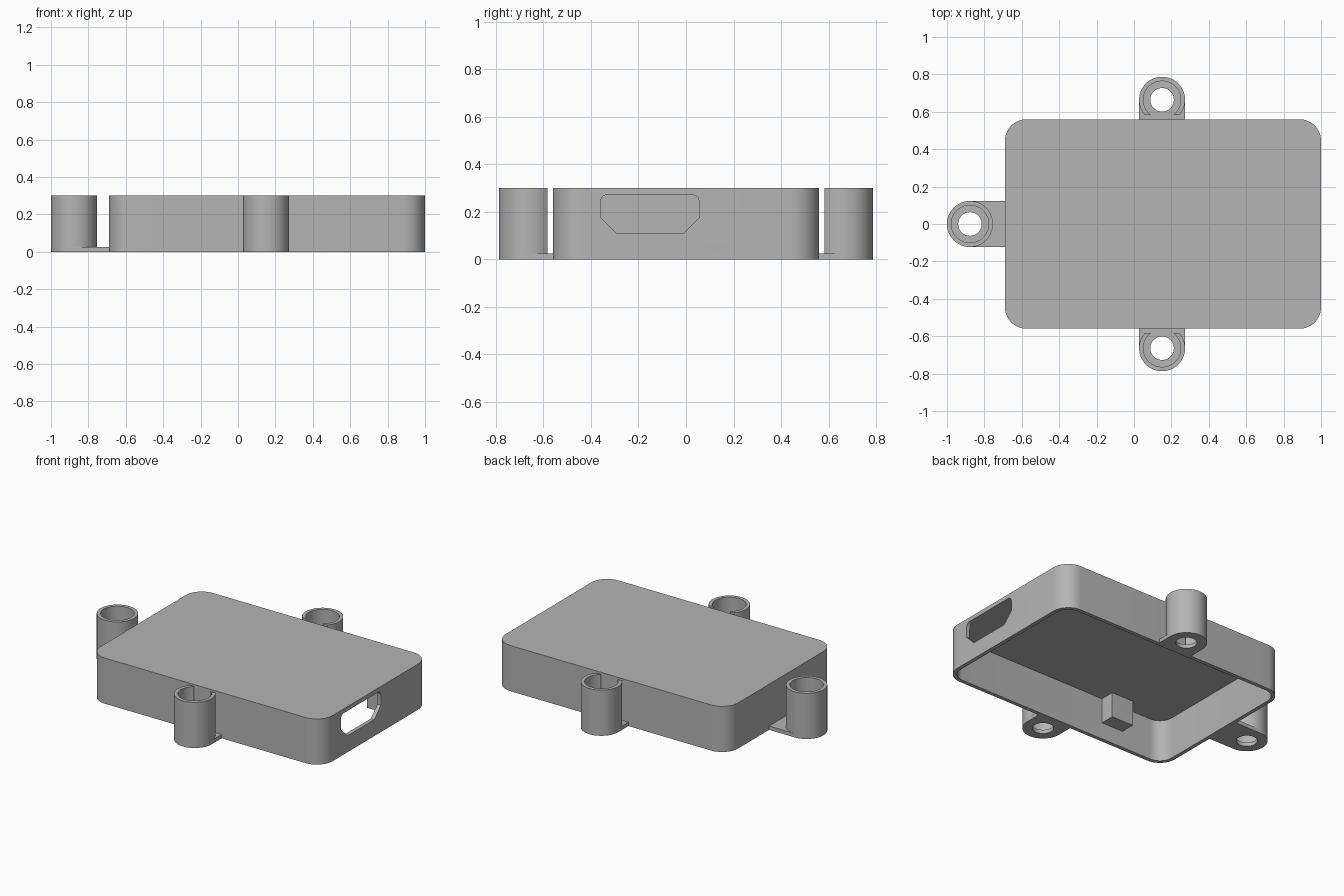
import bpy, bmesh
from math import pi, cos, sin, acos, atan2, radians
from mathutils import Matrix, Vector

cube = bpy.data.objects.get("Cube")
if cube:
    bpy.data.objects.remove(cube, do_unlink=True)

grey = bpy.data.materials.new("plain_grey")
grey.use_nodes = True
colour = (0.46, 0.46, 0.46, 1)
grey.diffuse_color = colour
grey.node_tree.nodes["Principled BSDF"].inputs["Base Color"].default_value = colour

HEIGHT, WALL, FLOOR = 0.30, 0.025, 0.025
X0, X1, Y1, CORNER = -0.69, 1.0, 0.56, 0.115
LUG_R, BORE_R, HOLE_R = 0.123, 0.10, 0.063


def skin(name, sections, wrap=False, matrix=None):
    """Join closed rings of points in order; cap the ends or wrap round."""
    bm = bmesh.new()
    rings = [[bm.verts.new(p) for p in s] for s in sections]
    n = len(rings[0])
    pairs = list(zip(rings, rings[1:])) + ([(rings[-1], rings[0])] if wrap else [])
    for a, b in pairs:
        for i in range(n):
            j = (i + 1) % n
            bm.faces.new((a[i], a[j], b[j], b[i]))
    if not wrap:
        bm.faces.new(rings[0])
        bm.faces.new(rings[-1])
    bmesh.ops.recalc_face_normals(bm, faces=bm.faces)
    mesh = bpy.data.meshes.new(name)
    bm.to_mesh(mesh)
    bm.free()
    mesh.materials.append(grey)
    if matrix:
        mesh.transform(matrix)
    obj = bpy.data.objects.new(name, mesh)
    bpy.context.collection.objects.link(obj)
    return obj


def make_active(obj):
    bpy.ops.object.select_all(action='DESELECT')
    obj.select_set(True)
    bpy.context.view_layer.objects.active = obj


def smooth(obj):
    make_active(obj)
    bpy.ops.object.shade_smooth_by_angle(angle=radians(30))


def rounded_rect(inset, z, steps=10):
    r = CORNER - inset
    centres = [(X1 - CORNER, Y1 - CORNER), (X0 + CORNER, Y1 - CORNER),
               (X0 + CORNER, CORNER - Y1), (X1 - CORNER, CORNER - Y1)]
    return [(cx + r * cos(pi / 2 * (q + k / steps)),
             cy + r * sin(pi / 2 * (q + k / steps)), z)
            for q, (cx, cy) in enumerate(centres) for k in range(steps + 1)]


def block(name, x0, x1, y0, y1, z0, z1):
    return skin(name, [[(x0, y0, z), (x1, y0, z), (x1, y1, z), (x0, y1, z)]
                       for z in (z0, z1)])


# Lid: a rounded shell open underneath
lid = skin("case_shell", [rounded_rect(0, HEIGHT), rounded_rect(0, 0),
                          rounded_rect(WALL, 0), rounded_rect(WALL, HEIGHT - WALL)])

# Socket opening in the end wall: bevelled below, rounded above
y0, y1, z0, z1, cut, r = -0.36, 0.055, 0.108, 0.272, 0.068, 0.03
profile = [(y0 + cut, z0), (y1 - cut, z0), (y1, z0 + cut)]
for cy, start in ((y1 - r, 0), (y0 + r, pi / 2)):
    for k in range(6):
        a = start + pi / 2 * k / 5
        profile.append((cy + r * cos(a), z1 - r + r * sin(a)))
profile.append((y0, z0 + cut))
cutter = skin("socket_cutter", [[(x, y, z) for y, z in profile] for x in (0.93, 1.05)])
cutter.hide_render = True
mod = lid.modifiers.new("socket", 'BOOLEAN')
mod.operation = 'DIFFERENCE'
mod.solver = 'EXACT'
mod.object = cutter
make_active(lid)
bpy.ops.object.modifier_apply(modifier=mod.name)
bpy.data.objects.remove(cutter, do_unlink=True)
smooth(lid)

# Retaining blocks hanging from the ceiling
block("side_retaining_block", -0.36, -0.20, -Y1 + 0.01, -0.44, 0.11, HEIGHT - 0.01)
block("socket_retaining_block", 0.87, X1 - 0.01, 0.096, 0.175, 0.11, HEIGHT - 0.01)


def lug(name, centre, turn, reach, slotted):
    """Screw lug; its local +x points towards the case."""
    place = Matrix.Translation(Vector((*centre, 0))) @ Matrix.Rotation(turn, 4, 'Z')

    # Foot plate: round outside, square towards the case, with a screw hole
    corner = atan2(LUG_R, reach)
    angles = sorted([2 * pi * k / 64 for k in range(64)] + [corner, 2 * pi - corner])
    sections = []
    for a in angles:
        c, s = cos(a), sin(a)
        edge = LUG_R
        if c > 1e-6:
            edge = min(reach / c, LUG_R / max(abs(s), 1e-6))
        sections.append([(q * c, q * s, z) for q, z in
                         ((HOLE_R, 0), (edge, 0), (edge, FLOOR), (HOLE_R, FLOOR))])
    smooth(skin(name + "_foot", sections, True, place))

    # Screw tube, sliced flat on the case side when slotted
    steps = 64
    gap = 0.08
    out0 = acos(gap / LUG_R) if slotted else 0
    in0 = acos(gap / BORE_R) if slotted else 0
    sections = []
    for k in range(steps + (1 if slotted else 0)):
        t = k / steps
        ring = []
        for rad, start, z in ((LUG_R, out0, FLOOR), (LUG_R, out0, HEIGHT),
                              (BORE_R, in0, HEIGHT), (BORE_R, in0, FLOOR)):
            a = start + (2 * pi - 2 * start) * t
            ring.append((rad * cos(a), rad * sin(a), z))
        sections.append(ring)
    smooth(skin(name + "_tube", sections, not slotted, place))


lug("front_lug", (0.15, -0.664), pi / 2, 0.114, True)
lug("back_lug", (0.15, 0.664), -pi / 2, 0.114, True)
lug("right_lug", (-0.877, 0), 0, 0.197, False)
